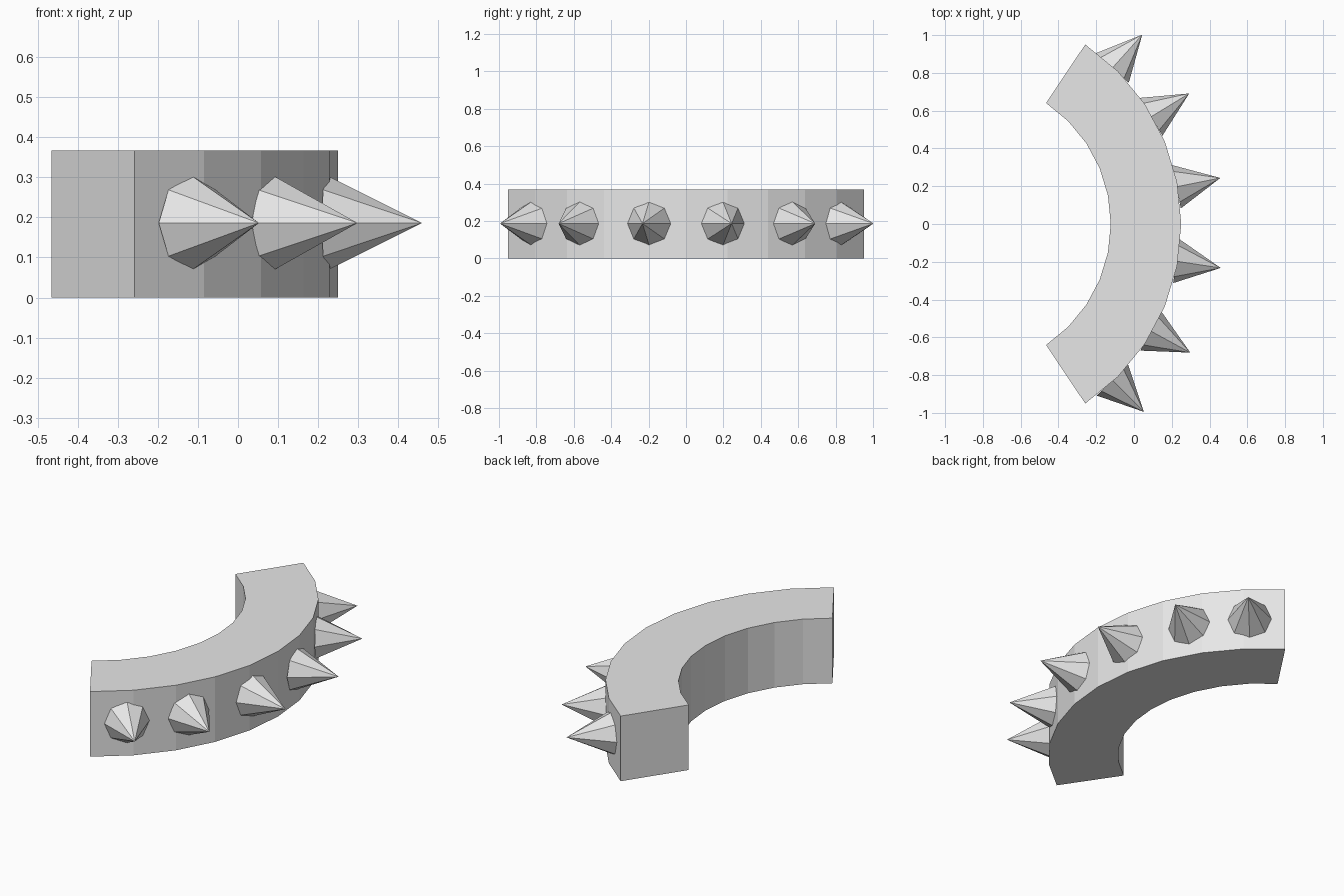
import bpy
import bmesh
from math import radians, cos, sin
from mathutils import Matrix

cube = bpy.data.objects.get("Cube")
if cube:
    bpy.data.objects.remove(cube, do_unlink=True)

# Arc dimensions
CENTRE_X = -0.893
INNER, OUTER = 0.77, 1.143
HEIGHT = 0.367
STEP = 11.25          # a 32-sided ring, of which ten segments are kept
SEGMENTS = 10

grey = bpy.data.materials.new("light_grey")
grey.use_nodes = True
colour = (0.8, 0.8, 0.8, 1)
grey.diffuse_color = colour
grey.node_tree.nodes["Principled BSDF"].inputs["Base Color"].default_value = colour


def make_object(name, bm):
    bmesh.ops.recalc_face_normals(bm, faces=bm.faces)
    mesh = bpy.data.meshes.new(name)
    bm.to_mesh(mesh)
    bm.free()
    mesh.materials.append(grey)
    obj = bpy.data.objects.new(name, mesh)
    bpy.context.collection.objects.link(obj)
    return obj


def polar(radius, degrees, z):
    a = radians(degrees)
    return (CENTRE_X + radius * cos(a), radius * sin(a), z)


# Curved band: one flat outline, extruded upward
angles = [(i - SEGMENTS / 2) * STEP for i in range(SEGMENTS + 1)]
outline = [polar(OUTER, a, 0) for a in angles]
outline += [polar(INNER, a, 0) for a in reversed(angles)]
bm = bmesh.new()
base = bm.faces.new([bm.verts.new(p) for p in outline])
top = bmesh.ops.extrude_face_region(bm, geom=[base], use_keep_orig=True)
top_verts = [g for g in top["geom"] if isinstance(g, bmesh.types.BMVert)]
bmesh.ops.translate(bm, verts=top_verts, vec=(0, 0, HEIGHT))
make_object("curved_band", bm)

# Eight-sided spikes on the outer wall, each tilted slightly one way
SPIKE_LENGTH = 0.237
for i, angle in enumerate((-46.7, -30, -10, 10, 30, 46.7)):
    bm = bmesh.new()
    bmesh.ops.create_cone(bm, cap_ends=True, segments=8, radius1=0.117,
                          radius2=0, depth=SPIKE_LENGTH,
                          matrix=Matrix.Translation((0, 0, SPIKE_LENGTH / 2)))
    bmesh.ops.remove_doubles(bm, verts=bm.verts, dist=0.0001)
    spike = make_object(f"spike_{i + 1}", bm)
    spike.matrix_world = (Matrix.Translation(polar(1.135, angle, 0.186))
                          @ Matrix.Rotation(radians(angle + 1.4), 4, 'Z')
                          @ Matrix.Rotation(radians(90), 4, 'Y'))
